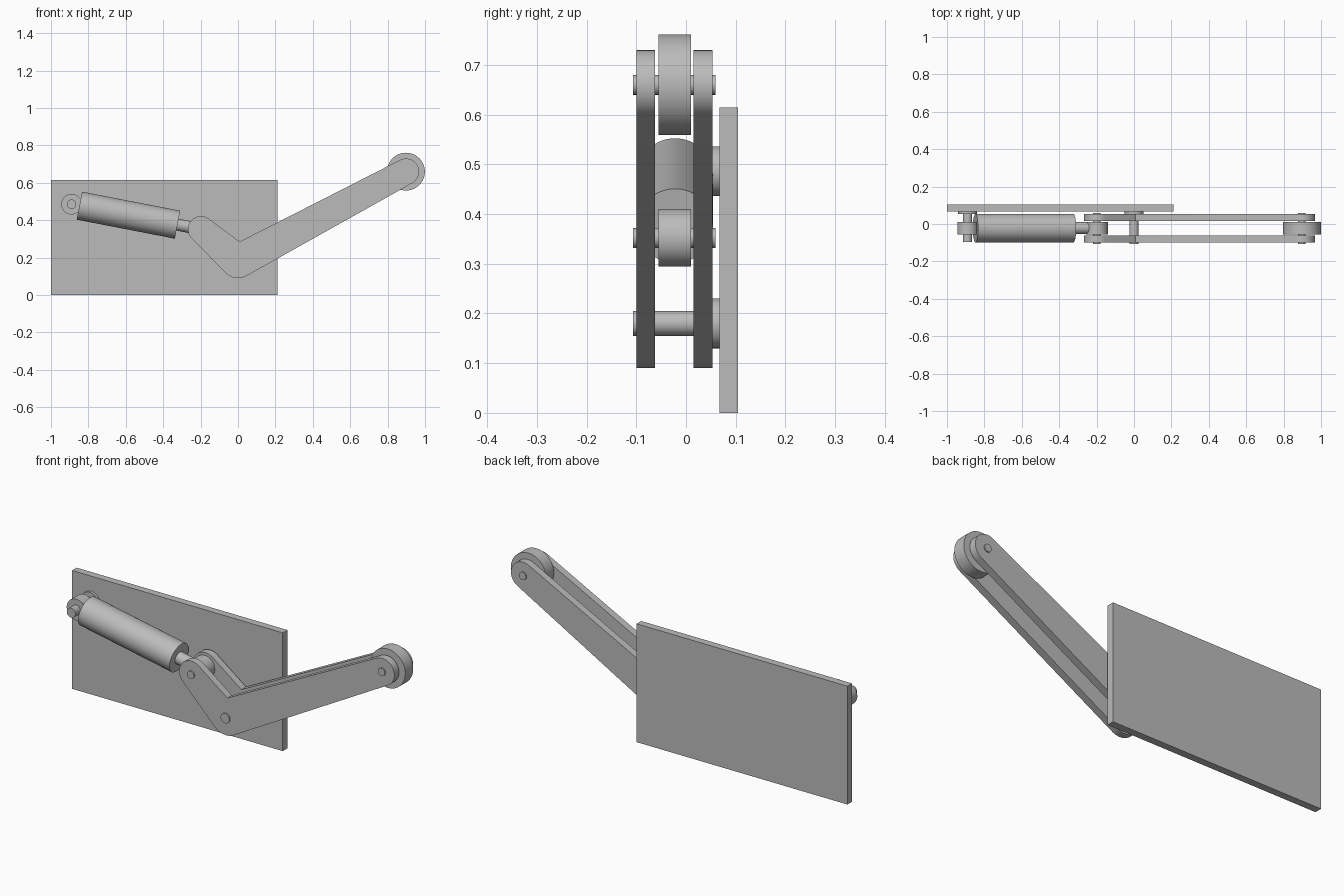
import bpy, bmesh, math
from mathutils import Vector

if "Cube" in bpy.data.objects:
    bpy.data.objects.remove(bpy.data.objects["Cube"])

steel = bpy.data.materials.new("grey_steel")
steel.use_nodes = True
GREY = (0.5, 0.5, 0.5, 1)
steel.diffuse_color = GREY
steel.node_tree.nodes["Principled BSDF"].inputs["Base Color"].default_value = GREY


def finish(bm, name):
    bmesh.ops.recalc_face_normals(bm, faces=bm.faces)
    mesh = bpy.data.meshes.new(name)
    bm.to_mesh(mesh)
    bm.free()
    mesh.materials.append(steel)
    obj = bpy.data.objects.new(name, mesh)
    bpy.context.collection.objects.link(obj)
    bpy.ops.object.select_all(action="DESELECT")
    obj.select_set(True)
    bpy.context.view_layer.objects.active = obj
    bpy.ops.object.shade_smooth_by_angle(angle=math.radians(30))
    return obj


def rod(name, start, end, radius):
    """Solid cylinder between two points."""
    start, end = Vector(start), Vector(end)
    bm = bmesh.new()
    bmesh.ops.create_cone(bm, cap_ends=True, segments=64, radius1=radius,
                          radius2=radius, depth=(end - start).length)
    turn = (end - start).to_track_quat("Z", "Y").to_matrix().to_4x4()
    bm.transform(turn)
    bmesh.ops.translate(bm, verts=bm.verts, vec=(start + end) / 2)
    return finish(bm, name)


def disc(name, centre, radius, y0, y1):
    """Cylinder along y at an (x, z) centre."""
    x, z = centre
    return rod(name, (x, y0, z), (x, y1, z), radius)


def arc(centre, radius, a0, a1, steps=20):
    return [centre + radius * Vector((math.cos(a), math.sin(a)))
            for a in (a0 + (a1 - a0) * i / steps for i in range(steps + 1))]


# Pivot points in the x-z plane
ROD_END = Vector((-0.198, 0.352))
PIVOT = Vector((0, 0.18))
TIP = Vector((0.898, 0.66))
ANCHOR = Vector((-0.89, 0.486))
MID = -0.022


def arm(name, y0, y1):
    """Bent lever plate: rounded ends, rounded elbow, sharp inner corner."""
    end_r, elbow_r = 0.07, 0.09
    to_left, to_right = ROD_END - PIVOT, TIP - PIVOT
    al = math.atan2(to_left.y, to_left.x)
    ar = math.atan2(to_right.y, to_right.x)
    # tangent angles of the tapered legs
    tl = math.acos((elbow_r - end_r) / to_left.length)
    tr = math.acos((elbow_r - end_r) / to_right.length)
    points = arc(PIVOT, elbow_r, al + tl, ar - tr + math.tau)
    points += arc(TIP, end_r, ar - tr, ar + tr)
    # inner corner where the two upper tangent lines meet
    nl = Vector((math.cos(al - tl), math.sin(al - tl)))
    nr = Vector((math.cos(ar + tr), math.sin(ar + tr)))
    det = nl.x * nr.y - nl.y * nr.x
    points.append(PIVOT + elbow_r * Vector((nr.y - nl.y, nl.x - nr.x)) / det)
    points += arc(ROD_END, end_r, al - tl, al + tl)
    bm = bmesh.new()
    face = bm.faces.new([bm.verts.new((p.x, y0, p.y)) for p in points])
    side = bmesh.ops.extrude_face_region(bm, geom=[face])["geom"]
    bmesh.ops.translate(bm, vec=(0, y1 - y0, 0),
                        verts=[v for v in side if isinstance(v, bmesh.types.BMVert)])
    return finish(bm, name)


# Back plate
bm = bmesh.new()
bmesh.ops.create_cube(bm, size=1)
bmesh.ops.scale(bm, verts=bm.verts, vec=(1.21, 0.038, 0.614))
bmesh.ops.translate(bm, verts=bm.verts, vec=(-0.395, 0.086, 0.307))
finish(bm, "back_plate")

# Lever arms
arm("front_arm", -0.1, -0.062)
arm("back_arm", 0.015, 0.053)

# Bosses and pins
for label, centre in (("pivot", PIVOT), ("anchor", ANCHOR)):
    disc(label + "_boss", centre, 0.05, 0.053, 0.068)
disc("pivot_pin", PIVOT, 0.025, -0.107, 0.06)
disc("anchor_pin", ANCHOR, 0.025, -0.097, 0.06)
disc("rod_end_pin", ROD_END, 0.02, -0.107, 0.059)
disc("roller_pin", TIP, 0.02, -0.107, 0.059)

# Eyes and roller between the arms
disc("anchor_eye", ANCHOR, 0.055, -0.055, 0.01)
disc("rod_eye", ROD_END, 0.058, -0.055, 0.01)
disc("roller", TIP, 0.101, -0.055, 0.01)

# Hydraulic cylinder along the line from anchor to rod end
axis = (ROD_END - ANCHOR).normalized()


def along(distance):
    p = ANCHOR + axis * distance
    return (p.x, MID, p.y)


rod("cylinder_body", along(0.043), along(0.577), 0.076)
rod("piston_rod", along(0.5), along(0.67), 0.032)
